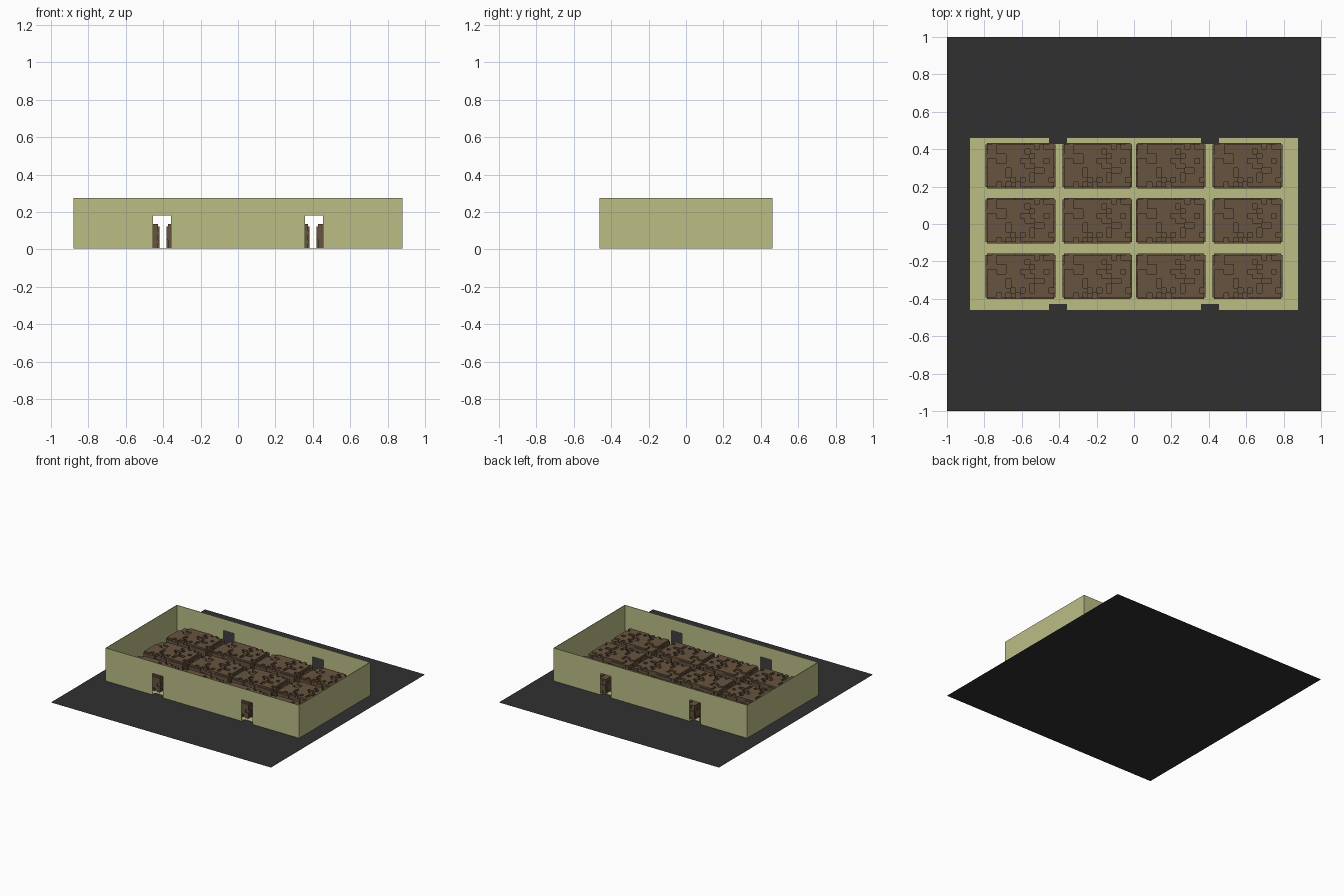
import bpy, bmesh, random

if "Cube" in bpy.data.objects:
    bpy.data.objects.remove(bpy.data.objects["Cube"])

random.seed(4)


def material(name, rgb):
    m = bpy.data.materials.new(name)
    m.diffuse_color = (*rgb, 1)
    m.use_nodes = True
    m.node_tree.nodes["Principled BSDF"].inputs["Base Color"].default_value = m.diffuse_color
    return m


ASPHALT = material("dark_asphalt", (0.03, 0.03, 0.03))
OLIVE = material("olive_wall", (0.50, 0.51, 0.235))
BROWN = material("brown_crate", (0.135, 0.087, 0.05))


def add_box(bm, x0, x1, y0, y1, z0, z1):
    vs = bmesh.ops.create_cube(bm, size=1)["verts"]
    for v in vs:
        v.co.x = x1 if v.co.x > 0 else x0
        v.co.y = y1 if v.co.y > 0 else y0
        v.co.z = z1 if v.co.z > 0 else z0


def finish(bm, name, mat):
    me = bpy.data.meshes.new(name)
    bm.to_mesh(me)
    bm.free()
    me.materials.append(mat)
    ob = bpy.data.objects.new(name, me)
    bpy.context.collection.objects.link(ob)
    return ob


W, D, H, T = 0.88, 0.463, 0.275, 0.004      # wall half width, half depth, height, thickness
D0, D1, DH = 0.357, 0.455, 0.18             # door inner edge, outer edge, height
Z0, FL = 0.004, 0.006                       # underside of the building, floor top
SPANS = ((-W, -D1), (-D0, D0), (D1, W))     # solid stretches between the doors

# Ground sheet
bm = bmesh.new()
bmesh.ops.create_grid(bm, x_segments=1, y_segments=1, size=1)
finish(bm, "ground_sheet", ASPHALT)

# Floor, notched at the doorways
bm = bmesh.new()
add_box(bm, -W, W, -0.427, 0.427, Z0, FL)
for s in (-1, 1):
    ya, yb = sorted((s * 0.427, s * D))
    for x0, x1 in SPANS:
        add_box(bm, x0, x1, ya, yb, Z0, FL)
finish(bm, "floor", OLIVE)

# Long walls with two doorways each
for s, name in ((-1, "front_wall"), (1, "back_wall")):
    bm = bmesh.new()
    ya, yb = sorted((s * (D - T), s * D))
    for x0, x1 in SPANS:
        add_box(bm, x0, x1, ya, yb, Z0, H)
    for x0, x1 in ((-D1, -D0), (D0, D1)):
        add_box(bm, x0, x1, ya, yb, DH, H)
    finish(bm, name, OLIVE)

# End walls
for s, name in ((-1, "left_wall"), (1, "right_wall")):
    bm = bmesh.new()
    xa, xb = sorted((s * (W - T), s * W))
    add_box(bm, xa, xb, -D + T, D - T, Z0, H)
    finish(bm, name, OLIVE)

# Crate pile: solid core with small crates standing proud of the top and sides
HX, HY, PH, B = 0.178, 0.114, 0.122, 0.008
TOP = 0.135
NX, NY, NZ = 14, 9, 5
cx, cy, cz = 2 * HX / NX, 2 * HY / NY, (PH - Z0) / NZ
bm = bmesh.new()
add_box(bm, -HX, HX, -HY, HY, Z0, PH)
for i in range(NX):
    for j in range(NY):
        if random.random() < 0.75:
            x, y = -HX + i * cx, -HY + j * cy
            add_box(bm, x, x + cx, y, y + cy, PH - 0.001, TOP)
for k in range(NZ):
    z = Z0 + k * cz
    for s in (-1, 1):
        for i in range(NX):
            if random.random() < 0.75:
                ya, yb = sorted((s * (HY - 0.001), s * (HY + B)))
                x = -HX + i * cx
                add_box(bm, x, x + cx, ya, yb, z, z + cz)
        for j in range(NY):
            if random.random() < 0.75:
                xa, xb = sorted((s * (HX - 0.001), s * (HX + B)))
                y = -HY + j * cy
                add_box(bm, xa, xb, y, y + cy, z, z + cz)
pile = finish(bm, "crate_pile", BROWN)

# Repeat the pile in four columns and three rows
spots = [(x, y) for x in (-0.607, -0.197, 0.197, 0.607) for y in (-0.28, 0.017, 0.312)]
for n, (x, y) in enumerate(spots):
    ob = pile if n == 0 else pile.copy()
    if n:
        bpy.context.collection.objects.link(ob)
    ob.location = (x, y, 0)
